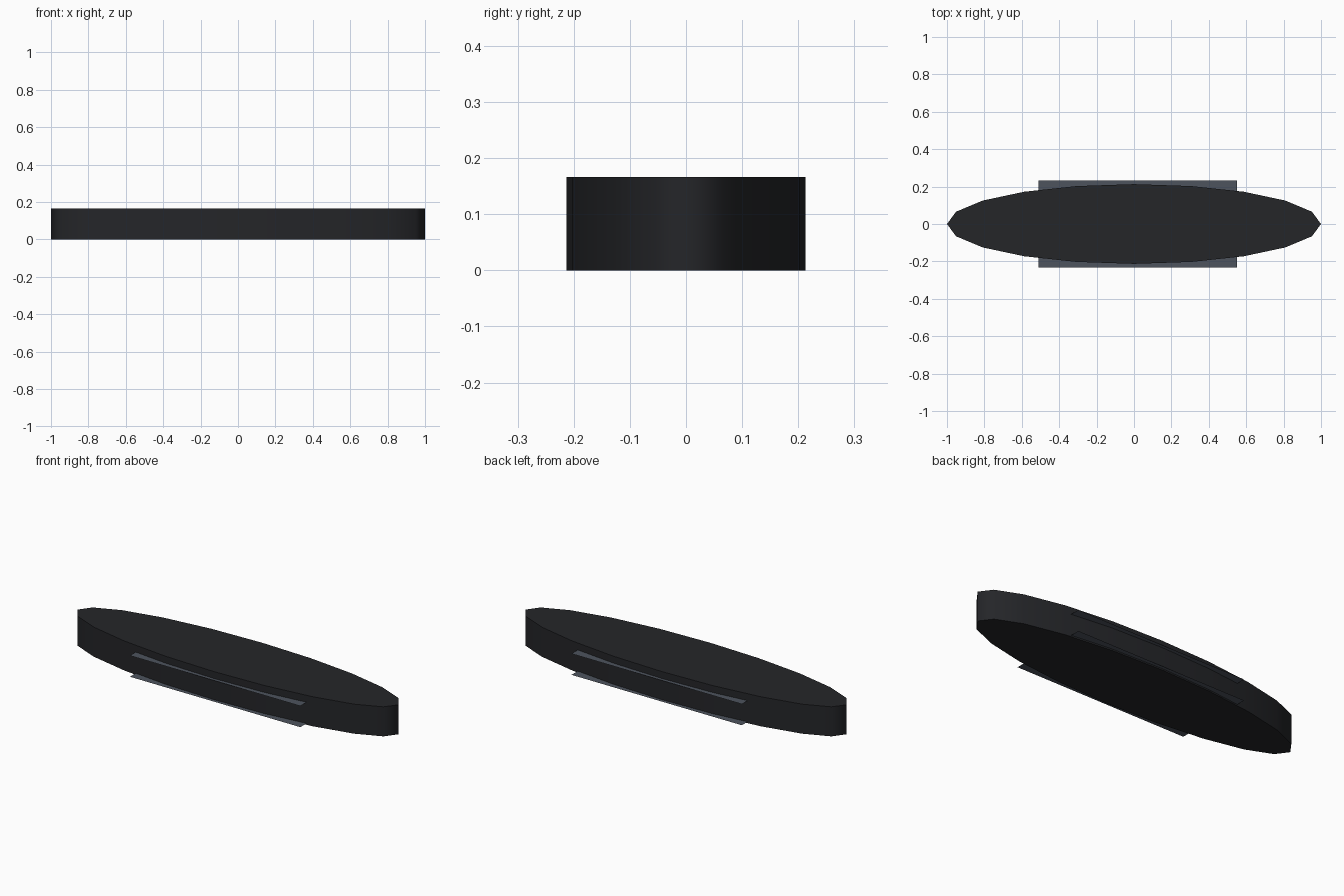
import bpy
import math

if "Cube" in bpy.data.objects:
    bpy.data.objects.remove(bpy.data.objects["Cube"])


def material(name, color):
    mat = bpy.data.materials.new(name)
    mat.diffuse_color = (*color, 1.0)
    mat.use_nodes = True
    mat.node_tree.nodes["Principled BSDF"].inputs["Base Color"].default_value = mat.diffuse_color
    return mat


dark = material("dark_body", (0.018, 0.019, 0.022))
slate = material("slate_panel", (0.075, 0.088, 0.11))

HEIGHT = 0.166

# Elliptical 20-sided body with smooth walls and sharp rims
bpy.ops.mesh.primitive_cylinder_add(vertices=20, radius=1, depth=HEIGHT,
                                    location=(0, 0, HEIGHT / 2),
                                    rotation=(0, 0, math.pi / 2))
body = bpy.context.object
body.name = "oval_body"
bpy.ops.object.transform_apply(location=True, rotation=True, scale=False)
body.scale = (1, 0.213, 1)
bpy.ops.object.transform_apply(location=False, rotation=False, scale=True)
bpy.ops.object.shade_smooth_by_angle(angle=math.radians(80))
body.data.materials.append(dark)

# Two thin rectangular panels poking out of the long sides
for name, z in (("lower_panel", 0.008), ("upper_panel", 0.127)):
    bpy.ops.mesh.primitive_plane_add(size=1, location=(0.02, 0, z))
    panel = bpy.context.object
    panel.name = name
    panel.scale = (1.06, 0.464, 1)
    bpy.ops.object.transform_apply(location=False, rotation=False, scale=True)
    panel.data.materials.append(slate)
